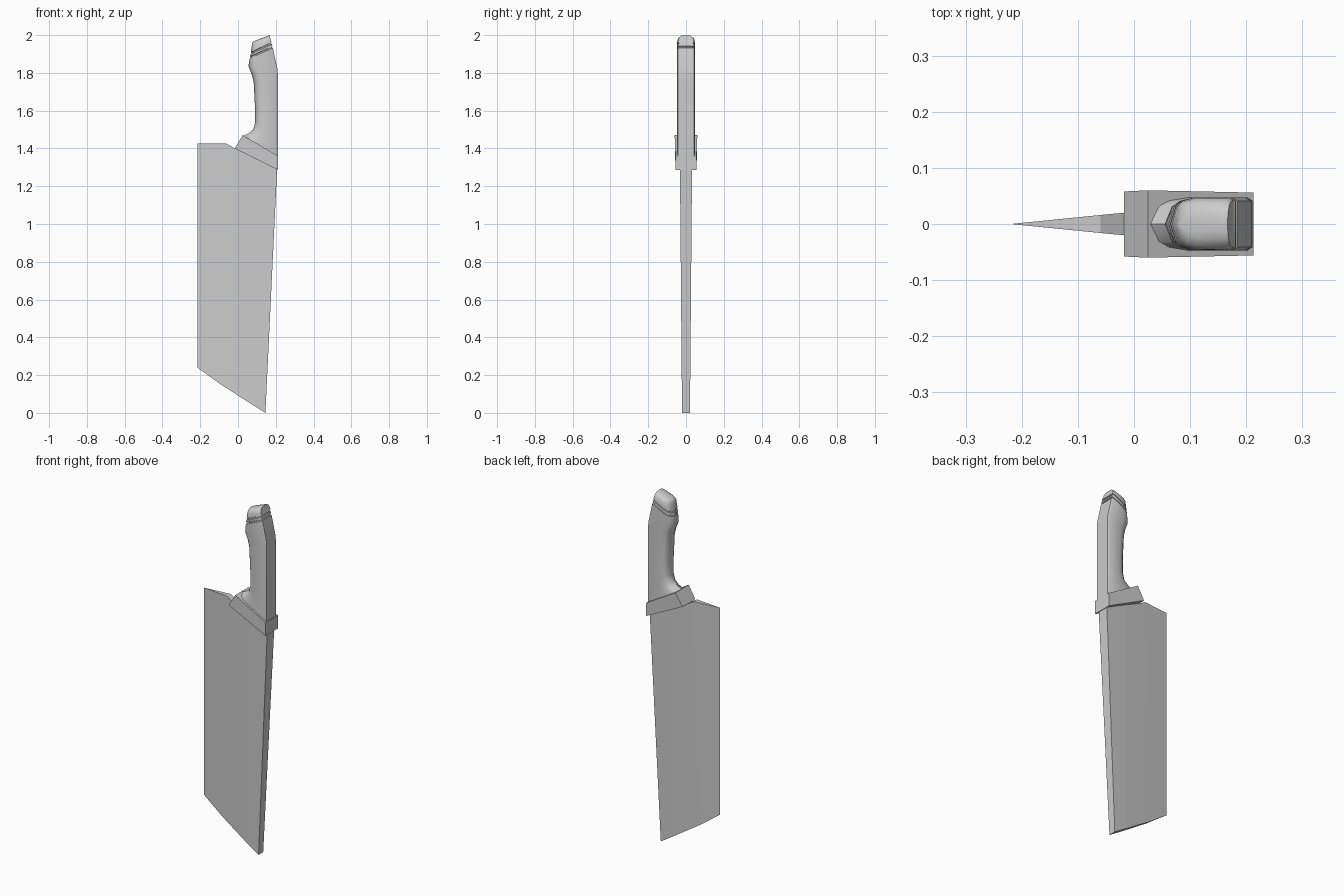
import bpy
import math

cube = bpy.data.objects.get("Cube")
if cube:
    bpy.data.objects.remove(cube, do_unlink=True)

grey = bpy.data.materials.new("plain_grey")
grey.use_nodes = True
grey.diffuse_color = (0.6, 0.6, 0.6, 1)
grey.node_tree.nodes["Principled BSDF"].inputs["Base Color"].default_value = (0.6, 0.6, 0.6, 1)


def loft(name, rings, smooth=False):
    """Skin equal-sized closed rings and cap both ends."""
    n = len(rings[0])
    verts = [p for ring in rings for p in ring]
    faces = [tuple(range(n)), tuple(range(len(verts) - n, len(verts)))]
    for r in range(len(rings) - 1):
        for i in range(n):
            j = (i + 1) % n
            faces.append((r * n + i, r * n + j, (r + 1) * n + j, (r + 1) * n + i))
    mesh = bpy.data.meshes.new(name)
    mesh.from_pydata(verts, [], faces)
    obj = bpy.data.objects.new(name, mesh)
    bpy.context.collection.objects.link(obj)
    mesh.materials.append(grey)
    bpy.ops.object.select_all(action='DESELECT')
    obj.select_set(True)
    bpy.context.view_layer.objects.active = obj
    bpy.ops.object.mode_set(mode='EDIT')
    bpy.ops.mesh.select_all(action='SELECT')
    bpy.ops.mesh.normals_make_consistent(inside=False)
    bpy.ops.object.mode_set(mode='OBJECT')
    if smooth:
        bpy.ops.object.shade_smooth_by_angle(angle=math.radians(40))
    return obj


# Blade: columns from cutting edge to spine (x top, z top, half top, x low, z low, half low)
columns = [
    (-0.215, 1.425, 0.0005, -0.215, 0.24, 0.0005),
    (-0.06, 1.425, 0.016, -0.09, 0.15, 0.010),
    (-0.018, 1.40, 0.020, -0.04, 0.118, 0.013),
    (0.075, 1.355, 0.028, 0.07, 0.047, 0.0195),
    (0.207, 1.29, 0.032, 0.145, 0.0, 0.021),
]
loft("blade", [[(xt, -ht, zt), (xt, ht, zt), (xl, hl, zl), (xl, -hl, zl)]
               for xt, zt, ht, xl, zl, hl in columns])

# Bolster: slanted block between blade and handle
outline = [(-0.018, 1.40, 0.058), (0.025, 1.47, 0.060), (0.213, 1.36, 0.056), (0.213, 1.285, 0.056)]
loft("bolster", [[(x, s * h, z) for x, z, h in outline] for s in (-1, 1)])

# Handle cross-section: pointed finger side, flat back with small bevels
half = [(0, 0), (0.08, 0.66), (0.18, 0.88), (0.36, 1), (0.93, 1), (1, 0.88)]
section = half + [(u, -v) for u, v in reversed(half[1:])]


def ring(left, right, width, inset=0.0):
    (xl, zl), (xr, zr) = left, right
    xl, xr, width = xl + inset, xr - inset, width - inset
    return [(xl + u * (xr - xl), v * width, zl + u * (zr - zl)) for u, v in section]


W = 0.047
rings = [
    ring((0.025, 1.465), (0.211, 1.355), W),
    ring((0.055, 1.48), (0.211, 1.38), W),
    ring((0.08, 1.50), (0.211, 1.41), W),
    ring((0.09, 1.535), (0.211, 1.48), W),
    ring((0.091, 1.60), (0.211, 1.58), W),
    ring((0.083, 1.75), (0.211, 1.75), W),
    ring((0.073, 1.79), (0.211, 1.79), W),
    ring((0.055, 1.835), (0.209, 1.82), W),
]

# Two grooves near the pommel
for k in range(2):
    base = 0.022 * k
    for dz, inset in ((0, 0), (0.002, 0.004), (0.009, 0.004), (0.011, 0)):
        h = base + dz
        rings.append(ring((0.062 + h * 0.17, 1.876 + h), (0.184 - h * 0.2, 1.932 + h * 0.9), W, inset))

# Rounded pommel end
rings += [
    ring((0.073, 1.945), (0.173, 1.975), W * 0.97),
    ring((0.076, 1.957), (0.170, 1.989), W * 0.82),
    ring((0.078, 1.964), (0.168, 1.997), W * 0.55),
    ring((0.080, 1.966), (0.167, 2.0), W * 0.25),
]
loft("handle", rings, smooth=True)
